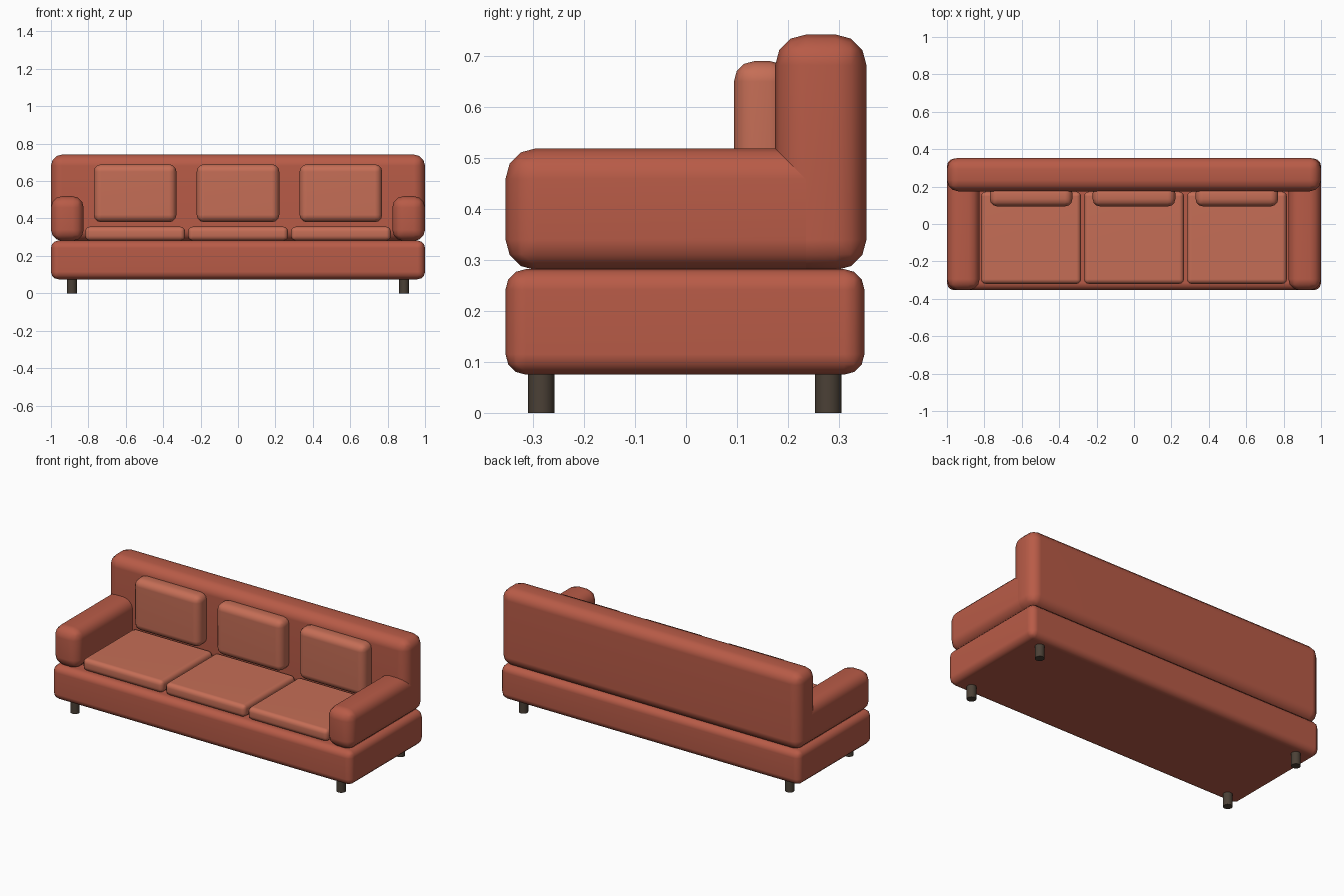
import bpy

if "Cube" in bpy.data.objects:
    bpy.data.objects.remove(bpy.data.objects["Cube"])


def material(name, color):
    m = bpy.data.materials.new(name)
    m.diffuse_color = (*color, 1)
    m.use_nodes = True
    m.node_tree.nodes["Principled BSDF"].inputs["Base Color"].default_value = m.diffuse_color
    return m


FABRIC = material("fabric", (0.48, 0.105, 0.063))
CUSHION = material("cushion_fabric", (0.56, 0.155, 0.093))
WOOD = material("dark_wood", (0.07, 0.052, 0.037))


def soft_box(name, x, y, z, radius, mat):
    """Rounded box spanning the (min, max) ranges x, y, z."""
    spans = (x, y, z)
    bpy.ops.mesh.primitive_cube_add(size=1, location=[(a + b) / 2 for a, b in spans])
    ob = bpy.context.object
    ob.name = name
    ob.scale = [b - a for a, b in spans]
    bpy.ops.object.transform_apply(location=False, rotation=False, scale=True)
    ob.data.materials.append(mat)
    bev = ob.modifiers.new("rounding", 'BEVEL')
    bev.width = radius
    bev.segments = 3
    bpy.ops.object.modifier_apply(modifier=bev.name)
    bpy.ops.object.shade_smooth_by_angle(angle=0.8)
    ob.modifiers.new("flat_faces", 'WEIGHTED_NORMAL')
    return ob


# Base and backrest
soft_box("base", (-1, 1), (-0.354, 0.35), (0.075, 0.282), 0.04, FABRIC)
soft_box("backrest", (-1, 1), (0.175, 0.354), (0.28, 0.742), 0.06, FABRIC)

# Armrests, running back into the backrest
for side, x in (("left", (-1, -0.825)), ("right", (0.825, 1))):
    soft_box(side + "_armrest", x, (-0.354, 0.345), (0.28, 0.519), 0.06, FABRIC)

# Three seat cushions and three back cushions
for label, cx in (("left", -0.55), ("middle", 0), ("right", 0.55)):
    soft_box(label + "_seat_cushion", (cx - 0.267, cx + 0.267),
             (-0.32, 0.173), (0.282, 0.356), 0.025, CUSHION)
    soft_box(label + "_back_cushion", (cx - 0.221, cx + 0.221),
             (0.094, 0.205), (0.38, 0.69), 0.04, CUSHION)

# Legs
for row, y in (("front", -0.284), ("back", 0.279)):
    for side, x in (("left", -0.888), ("right", 0.888)):
        bpy.ops.mesh.primitive_cylinder_add(vertices=16, radius=0.026, depth=0.09,
                                            location=(x, y, 0.045))
        leg = bpy.context.object
        leg.name = f"{row}_{side}_leg"
        leg.data.materials.append(WOOD)
        bpy.ops.object.shade_smooth_by_angle(angle=0.6)
